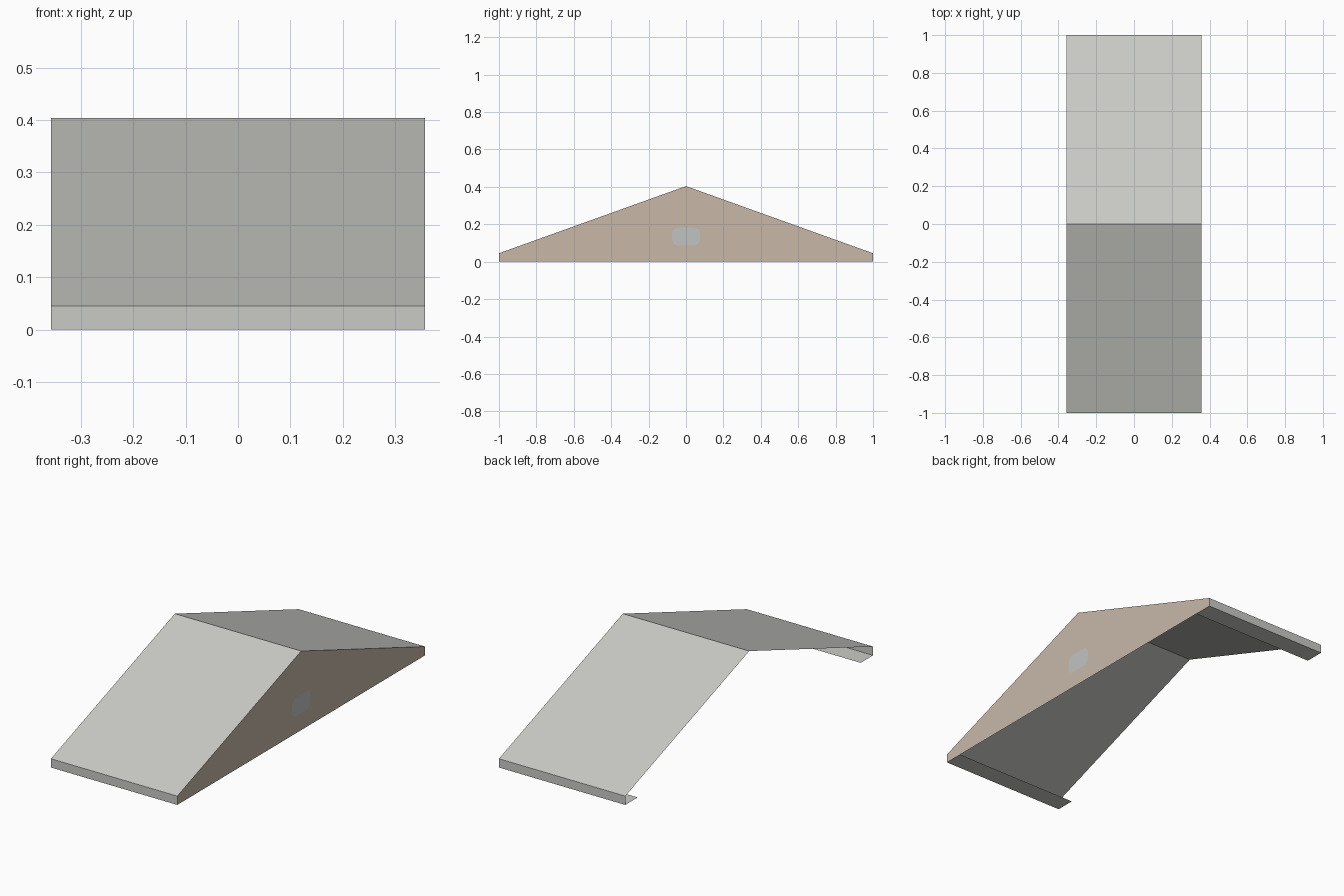
import bpy, bmesh, math

cube = bpy.data.objects.get("Cube")
if cube:
    bpy.data.objects.remove(cube, do_unlink=True)

HALF_W, EAVE, RIDGE, SOFFIT = 0.357, 0.045, 0.404, 0.1


def material(name, rgb):
    m = bpy.data.materials.new(name)
    m.use_nodes = True
    color = (*rgb, 1)
    m.diffuse_color = color
    m.node_tree.nodes["Principled BSDF"].inputs["Base Color"].default_value = color
    return m


def make_object(name, bm, mats):
    mesh = bpy.data.meshes.new(name)
    bm.to_mesh(mesh)
    bm.free()
    for m in mats:
        mesh.materials.append(m)
    obj = bpy.data.objects.new(name, mesh)
    bpy.context.collection.objects.link(obj)
    return obj


grey = material("light_grey", (0.59, 0.59, 0.565))
tan = material("warm_tan", (0.58, 0.48, 0.395))
vent_grey = material("vent_grey", (0.53, 0.55, 0.54))

# Roof sheet: soffits, fascias and two slopes swept along x
profile = [(-1 + SOFFIT, 0), (-1, 0), (-1, EAVE), (0, RIDGE),
           (1, EAVE), (1, 0), (1 - SOFFIT, 0)]
bm = bmesh.new()
ends = [[bm.verts.new((x, y, z)) for y, z in profile] for x in (-HALF_W, HALF_W)]
for i in range(len(profile) - 1):
    bm.faces.new((ends[0][i], ends[1][i], ends[1][i + 1], ends[0][i + 1]))
make_object("roof_shell", bm, [grey])

# Rounded vent outline, one half from bottom to top
VENT_Y, VENT_Z, VENT_H, RADIUS = 0.075, 0.134, 0.048, 0.034
half_vent = [(0, VENT_Z - VENT_H)]
for side in (-1, 1):
    for step in range(5):
        a = math.radians(-90 + step * 22.5 if side < 0 else step * 22.5)
        half_vent.append((VENT_Y - RADIUS + RADIUS * math.cos(a),
                          VENT_Z + side * (VENT_H - RADIUS) + RADIUS * math.sin(a)))
half_vent.append((0, VENT_Z + VENT_H))

# Gable wall in mirrored halves, with the vent cut into it
bm = bmesh.new()
half_wall = [(0, 0), (1, 0), (1, EAVE), (0, RIDGE)] + half_vent[::-1]
for mirror in (1, -1):
    for index, outline in enumerate((half_wall, half_vent)):
        points = outline[::mirror]
        face = bm.faces.new([bm.verts.new((HALF_W, mirror * y, z)) for y, z in points])
        face.material_index = index
bmesh.ops.remove_doubles(bm, verts=bm.verts[:], dist=0.0001)
make_object("gable_wall", bm, [tan, vent_grey])
